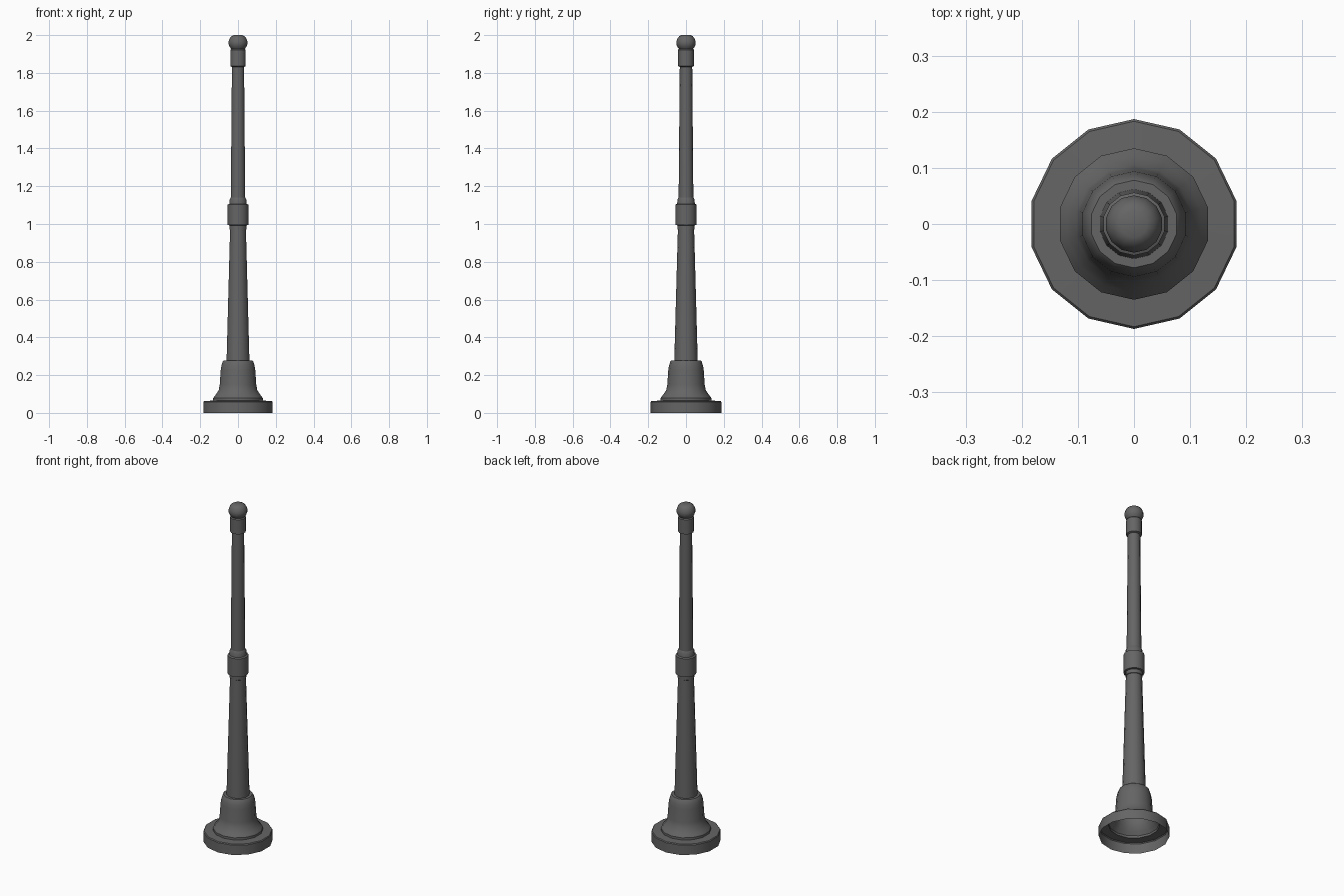
import bpy, bmesh, math

if "Cube" in bpy.data.objects:
    bpy.data.objects.remove(bpy.data.objects["Cube"])

SIDES = 14

iron = bpy.data.materials.new("dark_grey_iron")
iron.diffuse_color = (0.13, 0.13, 0.13, 1)
iron.use_nodes = True
iron.node_tree.nodes["Principled BSDF"].inputs["Base Color"].default_value = iron.diffuse_color


def lathe(name, profile, cap_top=False):
    """Revolve (radius, z) points around z, with a corner pointing to +y."""
    bm = bmesh.new()
    rings = []
    for r, z in profile:
        rings.append([bm.verts.new((r * math.sin(2 * math.pi * i / SIDES),
                                    r * math.cos(2 * math.pi * i / SIDES), z))
                      for i in range(SIDES)])
    for a, b in zip(rings, rings[1:]):
        for i in range(SIDES):
            j = (i + 1) % SIDES
            bm.faces.new((a[j], a[i], b[i], b[j]))
    if cap_top:
        bm.faces.new(rings[-1][::-1])
    me = bpy.data.meshes.new(name)
    bm.to_mesh(me)
    bm.free()
    me.materials.append(iron)
    ob = bpy.data.objects.new(name, me)
    bpy.context.collection.objects.link(ob)
    bpy.context.view_layer.objects.active = ob
    ob.select_set(True)
    bpy.ops.object.shade_smooth_by_angle(angle=math.radians(35))
    ob.select_set(False)
    return ob


# hollow foot with flared skirt, open underneath
lathe("base", [(0.187, 0), (0.187, 0.058), (0.183, 0.063), (0.135, 0.065),
               (0.135, 0.078), (0.122, 0.095), (0.105, 0.12), (0.099, 0.15),
               (0.094, 0.225), (0.090, 0.25), (0.083, 0.272), (0.078, 0.278),
               (0.062, 0.278)])
# tapered lower shaft
lathe("lower_shaft", [(0.062, 0.278), (0.043, 0.97)])
# middle collar with stepped lips
lathe("middle_collar", [(0.043, 0.97), (0.046, 0.972), (0.046, 0.993),
                        (0.056, 0.995), (0.056, 1.103), (0.047, 1.107),
                        (0.045, 1.13), (0.039, 1.14)])
# tapered upper shaft
lathe("upper_shaft", [(0.039, 1.14), (0.033, 1.832)])
# top collar
lathe("top_collar", [(0.033, 1.832), (0.042, 1.836), (0.042, 1.922),
                     (0.036, 1.928)])
# ball finial with flat tip
lathe("ball_finial", [(0.036, 1.926), (0.046, 1.938), (0.051, 1.952),
                      (0.051, 1.966), (0.045, 1.983), (0.036, 1.994),
                      (0.024, 2.0)], cap_top=True)
